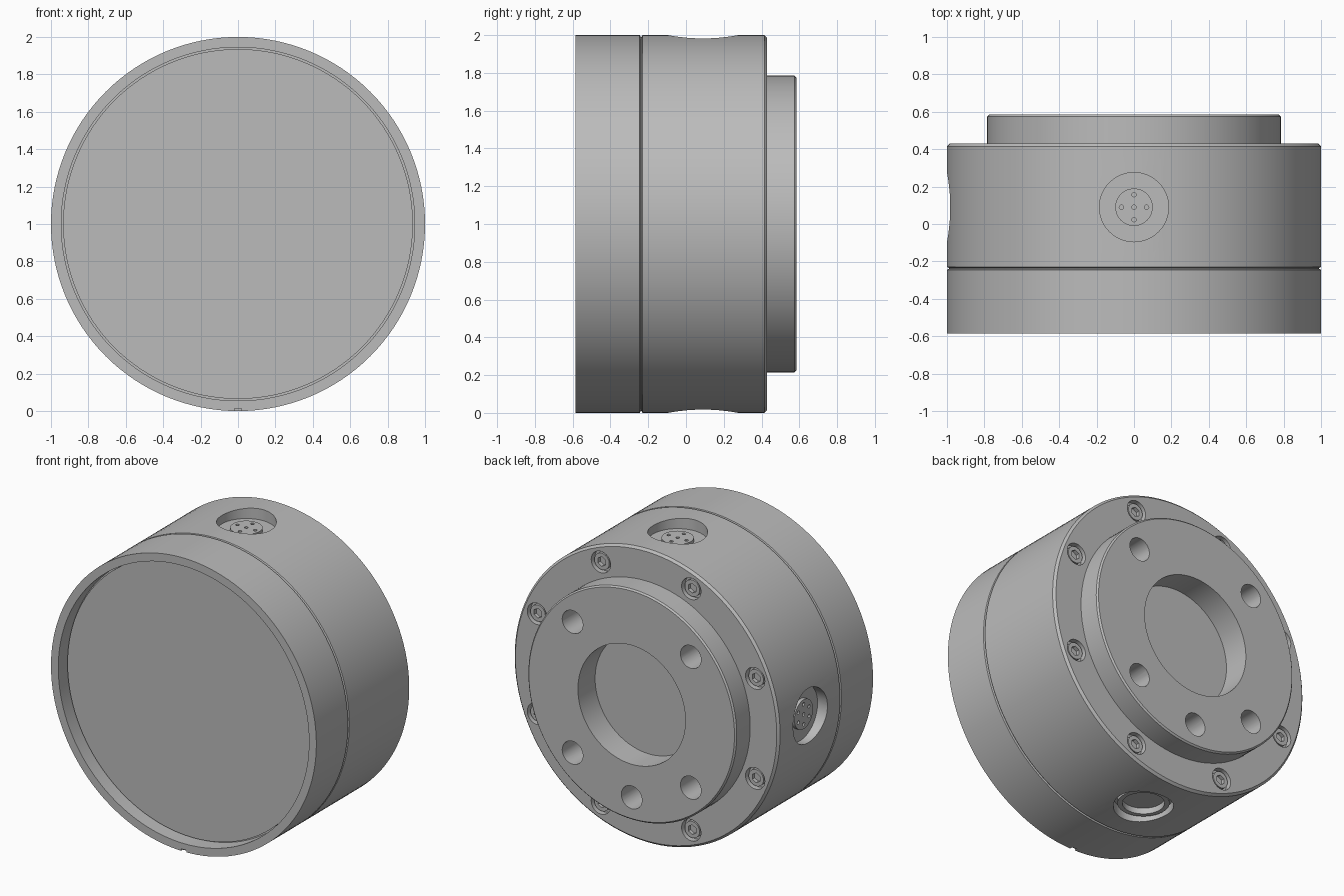
import bpy, bmesh, math
from mathutils import Vector, Matrix

cube = bpy.data.objects.get("Cube")
if cube:
    bpy.data.objects.remove(cube, do_unlink=True)

CENTRE = Vector((0, 0, 1))
BACK, FLANGE = 0.43, 0.585
PORT_Y = 0.09

grey = bpy.data.materials.new("machined_grey")
grey.use_nodes = True
grey.diffuse_color = (0.5, 0.5, 0.5, 1)
grey.node_tree.nodes["Principled BSDF"].inputs["Base Color"].default_value = (0.5, 0.5, 0.5, 1)


def finish(name, bm):
    """Turn a bmesh into a named grey object."""
    bmesh.ops.recalc_face_normals(bm, faces=bm.faces)
    mesh = bpy.data.meshes.new(name)
    bm.to_mesh(mesh)
    bm.free()
    obj = bpy.data.objects.new(name, mesh)
    bpy.context.collection.objects.link(obj)
    mesh.materials.append(grey)
    return obj


def lathe(name, profile, steps=128):
    """Revolve (radius, y) points about the y axis through the centre."""
    bm = bmesh.new()
    verts = [bm.verts.new((r, y, 1)) for r, y in profile]
    edges = [bm.edges.new(pair) for pair in zip(verts, verts[1:])]
    bmesh.ops.spin(bm, geom=verts + edges, cent=CENTRE, axis=(0, 1, 0),
                   angle=math.tau, steps=steps, use_merge=True)
    bmesh.ops.remove_doubles(bm, verts=bm.verts, dist=1e-5)
    return finish(name, bm)


def rod(bm, start, end, radius, sides=32):
    """Add a solid cylinder between two points."""
    start, end = Vector(start), Vector(end)
    axis = end - start
    turn = axis.to_track_quat('Z', 'Y').to_matrix().to_4x4()
    bmesh.ops.create_cone(bm, cap_ends=True, segments=sides, radius1=radius, radius2=radius,
                          depth=axis.length, matrix=Matrix.Translation((start + end) / 2) @ turn)


def cut(obj, bm):
    """Subtract the solids in a bmesh and keep the result as plain mesh."""
    cutter = finish("cutter", bm)
    cutter.hide_render = True
    mod = obj.modifiers.new("cut", 'BOOLEAN')
    mod.object, mod.solver = cutter, 'EXACT'
    bpy.context.view_layer.update()
    result = bpy.data.meshes.new_from_object(obj.evaluated_get(bpy.context.evaluated_depsgraph_get()))
    obj.modifiers.clear()
    obj.data = result
    bpy.data.objects.remove(cutter, do_unlink=True)


def on_back(radius, degrees, y):
    a = math.radians(degrees)
    return Vector((radius * math.cos(a), y, 1 + radius * math.sin(a)))


def on_side(direction, depth):
    """Point on a port axis, at a depth below the round wall."""
    return CENTRE + Vector((0, PORT_Y, 0)) + Vector(direction) * (1 - depth)


# Front cover with recessed face and a fine groove round it
cover = lathe("front_cover", [
    (0, -0.24), (0.99, -0.24), (1, -0.245), (1, -FLANGE), (0.945, -FLANGE),
    (0.945, -0.48), (0.935, -0.48), (0.935, -0.5), (0, -0.5)])
bm = bmesh.new()
bmesh.ops.create_cube(bm, size=0.04, matrix=Matrix.Translation((0, -FLANGE, -0.006)))
cut(cover, bm)

# Rear housing with flange, centre bore and seam step
housing = lathe("rear_housing", [
    (0, 0.4), (0.405, 0.4), (0.405, FLANGE), (0.775, FLANGE), (0.785, 0.575),
    (0.785, BACK), (0.985, BACK), (1, 0.415), (1, -0.23), (0.99, -0.235),
    (0.99, -0.24), (0, -0.24)])

bolt_angles = [22.5 + 45 * i for i in range(8)]
hole_angles = [45, 135, 225, 270, 315]
ports = {"top": (0, 0, 1), "side": (-1, 0, 0), "bottom": (0, 0, -1)}

bm = bmesh.new()
for a in bolt_angles:
    rod(bm, on_back(0.89, a, 0.39), on_back(0.89, a, 0.5), 0.073)
for a in hole_angles:
    rod(bm, on_back(0.63, a, 0.4), on_back(0.63, a, 0.7), 0.078)
for d in ports.values():
    rod(bm, on_side(d, 0.075), on_side(d, -0.2), 0.185, 64)
cut(housing, bm)

# Socket head bolts
bm, sockets = bmesh.new(), bmesh.new()
for a in bolt_angles:
    rod(bm, on_back(0.89, a, 0.38), on_back(0.89, a, 0.42), 0.056)
    rod(sockets, on_back(0.89, a, 0.395), on_back(0.89, a, 0.46), 0.033, 6)
bolts = finish("flange_bolts", bm)
cut(bolts, sockets)

# Pin connectors in the top and side ports
parts = [cover, housing, bolts]
for name, pins in (("top", 4), ("side", 6)):
    d = Vector(ports[name])
    across = d.cross((0, 1, 0))
    bm, holes = bmesh.new(), bmesh.new()
    rod(bm, on_side(d, 0.09), on_side(d, 0.05), 0.1, 48)
    offsets = [Vector()]
    for i in range(pins):
        a = math.tau * i / pins
        offsets.append(0.067 * (across * math.cos(a) + Vector((0, math.sin(a), 0))))
    for o in offsets:
        rod(holes, on_side(d, 0.07) + o, on_side(d, 0.02) + o, 0.012, 12)
    connector = finish(name + "_connector", bm)
    cut(connector, holes)
    parts.append(connector)

# Open collar in the bottom port
d = ports["bottom"]
bm, bore = bmesh.new(), bmesh.new()
rod(bm, on_side(d, 0.09), on_side(d, 0.03), 0.16, 48)
rod(bore, on_side(d, 0.07), on_side(d, 0), 0.13, 48)
collar = finish("bottom_collar", bm)
cut(collar, bore)
parts.append(collar)

# Smooth round walls, keep edges sharp
for obj in bpy.context.view_layer.objects:
    obj.select_set(obj in parts)
bpy.context.view_layer.objects.active = housing
bpy.ops.object.shade_smooth_by_angle(angle=math.radians(30))
